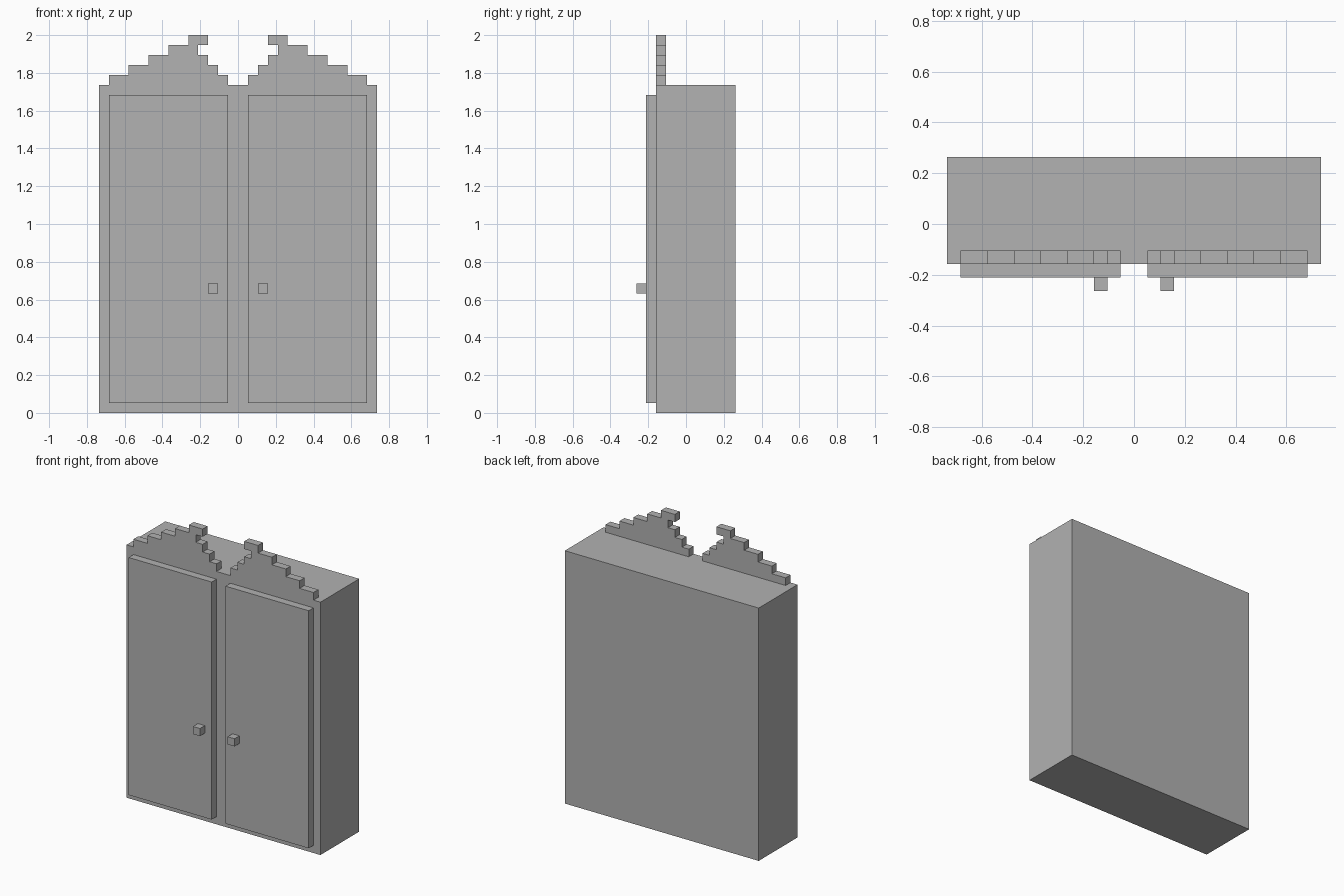
import bpy
import bmesh

U = 2 / 38  # one grid step of the blocky design

cube = bpy.data.objects.get("Cube")
if cube:
    bpy.data.objects.remove(cube, do_unlink=True)

grey = bpy.data.materials.new("plain grey")
grey.use_nodes = True
colour = (0.445, 0.445, 0.445, 1)
grey.diffuse_color = colour
grey.node_tree.nodes["Principled BSDF"].inputs["Base Color"].default_value = colour


def prism(name, outline, front, back):
    """Extrude an outline of (x, z) steps from the front to the back y step."""
    bm = bmesh.new()
    face = bm.faces.new([bm.verts.new((x * U, front * U, z * U)) for x, z in outline])
    result = bmesh.ops.extrude_face_region(bm, geom=[face])
    moved = [v for v in result["geom"] if isinstance(v, bmesh.types.BMVert)]
    bmesh.ops.translate(bm, verts=moved, vec=(0, (back - front) * U, 0))
    bmesh.ops.recalc_face_normals(bm, faces=bm.faces)
    mesh = bpy.data.meshes.new(name)
    bm.to_mesh(mesh)
    bm.free()
    mesh.materials.append(grey)
    obj = bpy.data.objects.new(name, mesh)
    bpy.context.collection.objects.link(obj)
    return obj


def box(name, x0, x1, front, back, z0, z1):
    return prism(name, [(x0, z0), (x1, z0), (x1, z1), (x0, z1)], front, back)


# Cabinet body
box("cabinet_body", -14, 14, -3, 5, 0, 33)

# Stepped crest: inner and outer edge of each row, from the bottom up
rows = [(1, 13), (2, 11), (3, 9), (4, 7), (3, 5)]
inner, outer = [], []
for i, (a, b) in enumerate(rows):
    inner += [(a, 33 + i), (a, 34 + i)]
    outer += [(b, 33 + i), (b, 34 + i)]
crest_outline = outer + inner[::-1]

# Doors, knobs and crest halves, mirrored on both sides
for side, s in (("left", 1), ("right", -1)):
    box(side + "_door", s * 1, s * 13, -4, -3, 1, 32)
    box(side + "_knob", s * 2, s * 3, -5, -4, 12, 13)
    prism(side + "_crest", [(s * x, z) for x, z in crest_outline], -3, -2)
